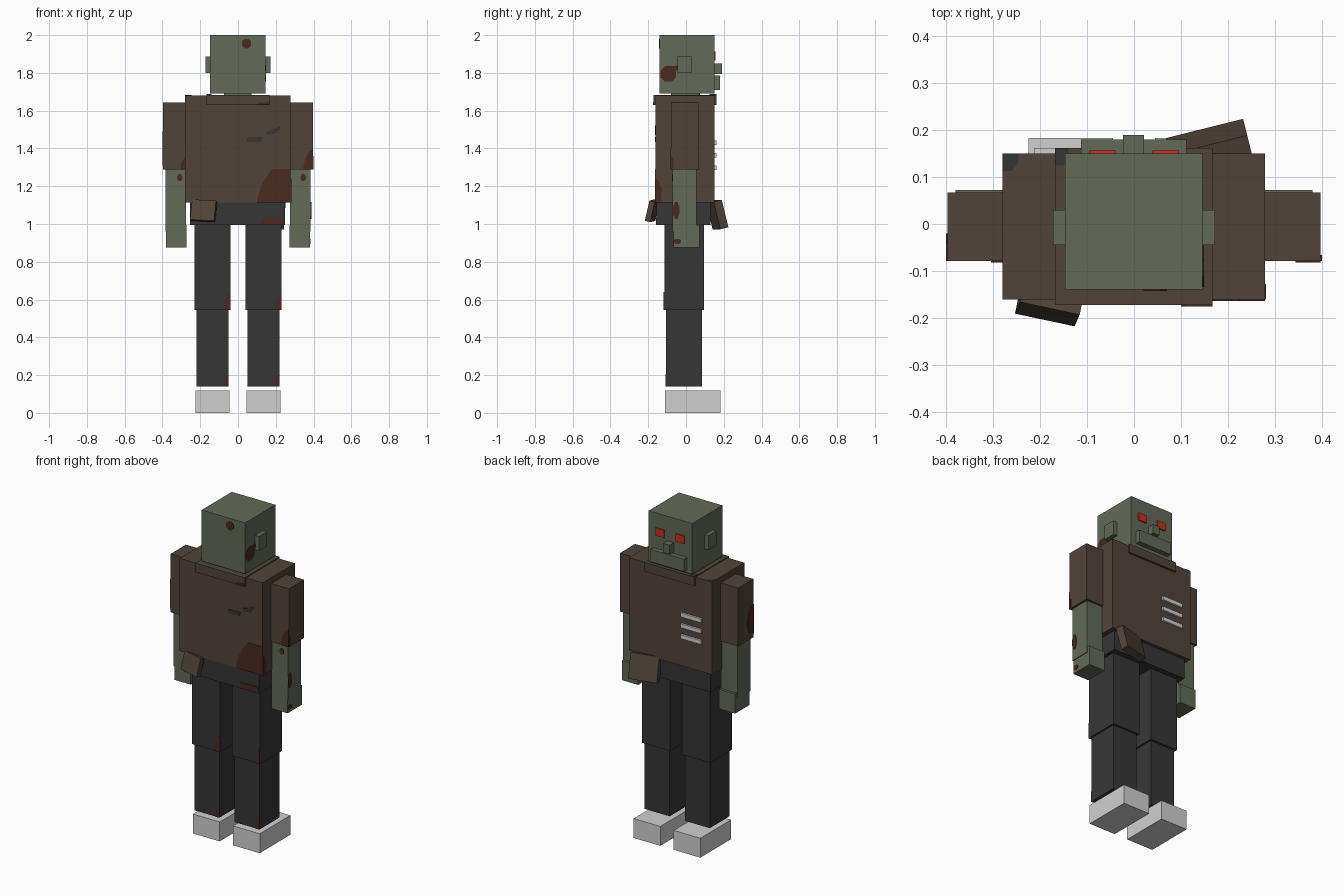
import bpy, bmesh, math
from mathutils import Euler

if "Cube" in bpy.data.objects:
    bpy.data.objects.remove(bpy.data.objects["Cube"])


def srgb(*rgb):
    f = lambda c: c / 12.92 if c <= 0.04045 else ((c + 0.055) / 1.055) ** 2.4
    return [f(c / 255) for c in rgb] + [1]


def material(name, *rgb):
    m = bpy.data.materials.new(name)
    m.diffuse_color = srgb(*rgb)
    m.use_nodes = True
    m.node_tree.nodes["Principled BSDF"].inputs["Base Color"].default_value = m.diffuse_color
    return m


SKIN = material("grey green skin", 98, 106, 88)
BROWN = material("brown cloth", 80, 68, 57)
DARK = material("charcoal cloth", 54, 54, 55)
SHOE = material("pale grey", 208, 208, 208)
STAIN = material("dried red stain", 72, 42, 32)
RED = material("red eye", 205, 48, 32)


def add_mesh(name, bm, mat):
    bmesh.ops.recalc_face_normals(bm, faces=bm.faces)
    me = bpy.data.meshes.new(name)
    bm.to_mesh(me)
    bm.free()
    me.materials.append(mat)
    ob = bpy.data.objects.new(name, me)
    bpy.context.collection.objects.link(ob)
    return ob


def box(name, x, y, z, mat):
    """Box from (min, max) ranges on each axis."""
    bm = bmesh.new()
    bmesh.ops.create_cube(bm, size=1)
    for v in bm.verts:
        v.co = [(r[0] + r[1]) / 2 + c * (r[1] - r[0]) for r, c in zip((x, y, z), v.co)]
    return add_mesh(name, bm, mat)


def tilted(name, size, loc, rot, mat):
    h = [s / 2 for s in size]
    ob = box(name, *[(-s, s) for s in h], mat)
    ob.location = loc
    ob.rotation_euler = Euler([math.radians(a) for a in rot])
    return ob


def patch(name, axis, level, pts, mat=STAIN, t=0.003):
    """Thin polygon plate centred on the plane axis = level."""
    bm = bmesh.new()
    rings = []
    for d in (-t, t):
        ring = []
        for p in pts:
            co = list(p)
            co.insert(axis, level + d)
            ring.append(bm.verts.new(co))
        bm.faces.new(ring)
        rings.append(ring)
    n = len(pts)
    for i in range(n):
        j = (i + 1) % n
        bm.faces.new((rings[0][i], rings[0][j], rings[1][j], rings[1][i]))
    return add_mesh(name, bm, mat)


def spot(name, axis, level, u, v, ru, rv, n=8):
    return patch(name, axis, level, [(u + ru * math.cos((i + .5) * math.tau / n),
                                      v + rv * math.sin((i + .5) * math.tau / n)) for i in range(n)])


# Head and face (the face looks towards +y)
box("head", (-.147, .146), (-.14, .15), (1.69, 2), SKIN)
box("neck", (-.075, .072), (-.08, .075), (1.62, 1.695), SKIN)
box("nose", (-.023, .021), (.14, .19), (1.795, 1.85), SKIN)
box("jaw", (-.113, .112), (.14, .18), (1.71, 1.785), SKIN)
for s, side in ((-1, "left"), (1, "right")):
    box(side + "_ear", sorted((s * .14, s * .173)), (-.045, .03), (1.80, 1.888), SKIN)
    box(side + "_eye", sorted((s * .039, s * .096)), (.145, .157), (1.865, 1.912), RED)

# Jacket and hips
box("torso", (-.28, .279), (-.161, .15), (1.115, 1.679), BROWN)
box("collar", (-.168, .167), (-.173, .162), (1.63, 1.684), BROWN)
box("hips", (-.255, .25), (-.155, .13), (.995, 1.12), DARK)
tilted("front_flap", (.13, .03, .11), (-.182, -.178, 1.07), (-14, 3, -12), BROWN)
tilted("back_flap", (.17, .045, .15), (.16, .165, 1.05), (14, 0, 14), BROWN)
for i in range(3):
    z = 1.298 + i * .066
    box("rib_bar_%d" % i, (-.213, -.075), (.145, .162), (z - .012, z + .012), SHOE)

# Arms and legs
for s, side in ((-1, "left"), (1, "right")):
    def span(a, b):
        return sorted((s * a, s * b))
    box(side + "_upper_arm", span(.275, .398), (-.079, .067), (1.288, 1.643), BROWN)
    box(side + "_forearm", span(.275, .385), (-.071, .056), (.96, 1.3), SKIN)
    box(side + "_hand", span(.272, .381), (-.067, .072), (.876, .995), SKIN)
    box(side + "_thigh", span(.041, .229), (-.115, .096), (.545, 1.0), DARK)
    box(side + "_shin", span(.051, .219), (-.105, .084), (.14, .55), DARK)
    box(side + "_shoe", span(.045, .225), (-.112, .183), (0, .118), SHOE)

# Stains on the head
spot("forehead_stain", 1, -.14, .045, 1.955, .027, .027)
spot("cheek_stain", 0, .146, -.094, 1.795, .044, .045)
patch("cheek_drip", 0, .146, [(-.07, 1.805), (-.035, 1.82), (-.035, 1.84), (-.08, 1.835)])
patch("crown_stain", 2, 1.998, [(-.147, -.14), (-.13, -.14), (-.13, -.112), (-.147, -.104)], t=.002)

# Stains and tears on the jacket and hips
patch("torso_stain", 1, -.161, [(.10, 1.115), (.115, 1.18), (.14, 1.235), (.18, 1.29),
                                (.279, 1.29), (.279, 1.115)])
patch("torso_side_stain", 0, .279, [(-.161, 1.115), (-.13, 1.115), (-.128, 1.19),
                                    (-.145, 1.23), (-.161, 1.24)])
patch("hip_stain", 1, -.155, [(.115, .995), (.13, 1.03), (.245, 1.035), (.25, .995)])
patch("collar_stain", 1, -.173, [(.10, 1.63), (.11, 1.642), (.167, 1.646), (.167, 1.63)])
patch("chest_tear", 1, -.161, [(.045, 1.435), (.12, 1.435), (.132, 1.46), (.05, 1.458)], DARK)
patch("chest_tear_end", 1, -.161, [(.15, 1.472), (.195, 1.477), (.225, 1.505), (.225, 1.522),
                                   (.19, 1.502), (.15, 1.49)], DARK)
patch("shoulder_tear", 2, 1.679, [(-.28, .113), (-.262, .113), (-.246, .13), (-.246, .15),
                                  (-.28, .15)], DARK)
patch("collar_tear", 2, 1.684, [(-.168, .125), (-.14, .125), (-.14, .162), (-.168, .162)], DARK)

# Stains on the arms
patch("right_sleeve_stain", 1, -.079, [(.345, 1.288), (.352, 1.335), (.375, 1.385),
                                       (.398, 1.398), (.398, 1.288)])
patch("right_sleeve_side_stain", 0, .398, [(-.079, 1.288), (-.066, 1.288), (-.066, 1.345), (-.079, 1.36)])
patch("left_sleeve_stain", 1, -.079, [(-.305, 1.288), (-.3, 1.325), (-.278, 1.355), (-.278, 1.288)])
patch("left_sleeve_side_stain", 0, -.398, [(-.079, 1.31), (-.035, 1.33), (-.02, 1.4),
                                           (-.04, 1.47), (-.079, 1.49)])
for x in (-.308, .345):
    spot("forearm_spot", 1, -.071, x, 1.245, .015, .02)
spot("wrist_stain", 0, .385, -.052, 1.072, .018, .048)
spot("hand_spot", 0, .381, -.045, .908, .02, .015)

# Stains on the trousers
for x in (-.043, .229):
    patch("thigh_stain", 1, -.115, [(x - .038, .545), (x - .03, .58), (x - .01, .64), (x, .64), (x, .545)])
for x in (-.053, .219):
    patch("shin_stain", 1, -.105, [(x - .028, .14), (x - .02, .18), (x, .205), (x, .14)])
